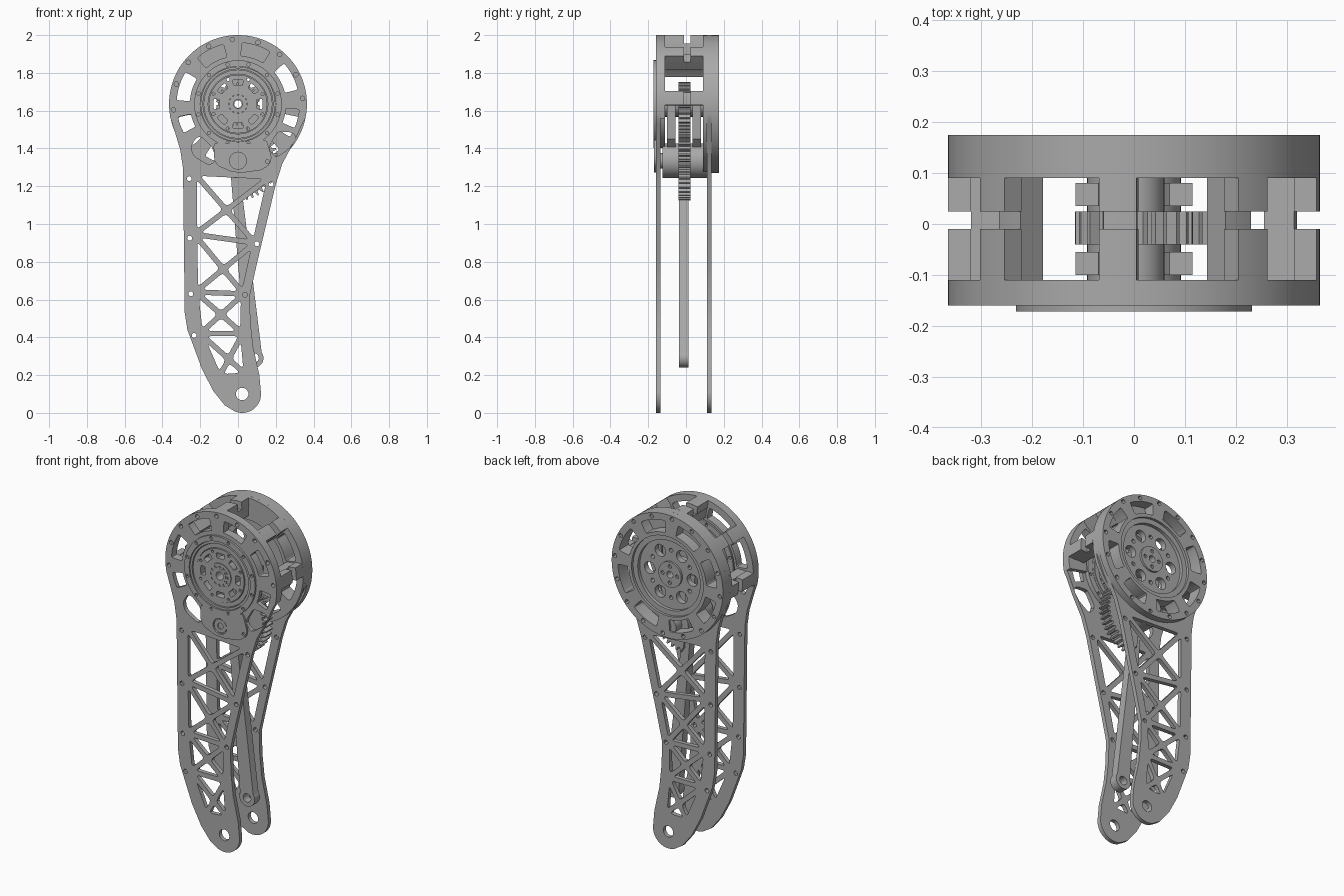
import bpy, bmesh
from math import sin, cos, radians, pi, hypot
from mathutils import Vector

cube = bpy.data.objects.get("Cube")
if cube:
    bpy.data.objects.remove(cube, do_unlink=True)

grey = bpy.data.materials.new("machined grey")
grey.use_nodes = True
GREY = (0.4, 0.4, 0.4, 1)
grey.diffuse_color = GREY
grey.node_tree.nodes["Principled BSDF"].inputs["Base Color"].default_value = GREY

HUB = (0, 1.635)      # motor axis
AXLE = (0, 1.335)     # sector gear axis
R = 0.365             # drum radius


def arc(c, r, a0, a1, n=24):
    return [(c[0] + r * cos(radians(a0 + (a1 - a0) * i / n)),
             c[1] + r * sin(radians(a0 + (a1 - a0) * i / n))) for i in range(n + 1)]


def circle(c, r, n=32):
    return arc(c, r, 0, 360, n)[:-1]


def slot(mid, half, r0=0.255, r1=0.325, c=HUB):
    return soften(arc(c, r1, mid - half, mid + half, 8) + arc(c, r0, mid + half, mid - half, 8), 0.012)


def around(r, hole, angles, c=HUB, n=12):
    return [circle(arc(c, r, a, a, 1)[0], hole, n) for a in angles]


def soften(loop, d):
    """Cut each sharp corner with a short rounded bevel."""
    out, pts = [], [Vector(p) for p in loop]
    for i, p in enumerate(pts):
        a, b = pts[i - 1] - p, pts[(i + 1) % len(pts)] - p
        if a.angle(b) > 2.6:
            out.append(p)
            continue
        s = p + a.normalized() * min(d, a.length * 0.4)
        e = p + b.normalized() * min(d, b.length * 0.4)
        out += [s, (s + e + p * 2) / 4, e]
    return [tuple(p) for p in out]


def plate(name, loops, y0, y1):
    """Solid plate in the XZ plane; the first loop is the outline, the rest are holes."""
    cu = bpy.data.curves.new(name, "CURVE")
    cu.dimensions = "2D"
    cu.fill_mode = "BOTH"
    cu.extrude = (y1 - y0) / 2
    for loop in loops:
        sp = cu.splines.new("POLY")
        sp.points.add(len(loop) - 1)
        for pt, (x, z) in zip(sp.points, loop):
            pt.co = (x, z, 0, 1)
        sp.use_cyclic_u = True
    tmp = bpy.data.objects.new(name + "_curve", cu)
    bpy.context.collection.objects.link(tmp)
    dg = bpy.context.evaluated_depsgraph_get()
    me = bpy.data.meshes.new_from_object(tmp.evaluated_get(dg))
    bpy.data.objects.remove(tmp, do_unlink=True)
    bm = bmesh.new()
    bm.from_mesh(me)
    bmesh.ops.remove_doubles(bm, verts=bm.verts, dist=1e-5)
    for v in bm.verts:
        v.co = (v.co.x, (y0 + y1) / 2 - v.co.z, v.co.y)
    bmesh.ops.recalc_face_normals(bm, faces=bm.faces)
    bm.to_mesh(me)
    bm.free()
    me.materials.clear()
    me.materials.append(grey)
    ob = bpy.data.objects.new(name, me)
    bpy.context.collection.objects.link(ob)
    bpy.ops.object.select_all(action="DESELECT")
    ob.select_set(True)
    bpy.context.view_layer.objects.active = ob
    bpy.ops.object.shade_smooth_by_angle(angle=radians(30))
    return ob


def triangle(a, b, c, d=0.014):
    """Triangle pulled in from its sides by d, with softened corners."""
    a, b, c = Vector(a), Vector(b), Vector(c)
    la, lb, lc = (b - c).length, (a - c).length, (a - b).length
    mid = (a * la + b * lb + c * lc) / (la + lb + lc)
    area = abs((b - a).cross(c - a)) / 2
    k = 1 - d / (2 * area / (la + lb + lc))
    return soften([mid + (p - mid) * k for p in (a, b, c)], 0.018)


def gear(c, r, n, a0, a1, depth=0.022):
    pts, step = [], 360 / n
    for i in range(round((a1 - a0) / step)):
        for f, rr in ((0, r - depth), (0.25, r - depth), (0.42, r), (0.68, r), (0.85, r - depth)):
            pts += arc(c, rr, a0 + (i + f) * step, 0, 1)[:1]
    return pts


# Leg plates: round head, tapering leg, bottom eye
outline = (arc(HUB, R, -12, 192, 64)
           + [(-0.335, 1.49), (-0.305, 1.39), (-0.292, 1.3), (-0.29, 1.2), (-0.282, 0.53),
              (-0.268, 0.44), (-0.19, 0.23), (-0.13, 0.115), (-0.07, 0.04)]
           + arc((0.022, 0.1), 0.1, 245, 370, 20)
           + [(0.113, 0.2), (0.08, 0.35), (0.066, 0.48), (0.062, 0.62), (0.1, 0.79),
              (0.2, 1.21), (0.235, 1.32), (0.3, 1.44), (0.34, 1.53)])
left = [(-0.232, 1.27), (-0.23, 0.945), (-0.225, 0.64), (-0.2, 0.42), (-0.1, 0.19)]
right = [(0.17, 1.25), (0.09, 0.9), (0.03, 0.63), (0.025, 0.42), (0.045, 0.2)]
truss = []
for i in range(4):
    p, q, s, t = (Vector(v) for v in (left[i], right[i], right[i + 1], left[i + 1]))
    n1, n2 = s - p, t - q
    m = p + n1 * ((q - p).cross(n2) / n1.cross(n2))
    truss += [triangle(u, v, m) for u, v in ((p, q), (q, s), (s, t), (t, p))]
bolts = [circle(p, 0.013, 12) for p in
         ((-0.258, 1.24), (-0.256, 0.925), (-0.25, 0.63), (-0.232, 0.41),
          (0.175, 1.21), (0.1, 0.895), (0.037, 0.625))]
eye = [circle((0.022, 0.1), 0.033)]
posts = [5 + 45 * k for k in range(5)]
rim = around(0.343, 0.012, posts + [27, 72, 117, 162])
upper = [27.5, 72.5, 117.5, 162.5]
lower = [[(-0.22, 1.46), (-0.25, 1.41), (-0.235, 1.36), (-0.15, 1.31), (-0.112, 1.34), (-0.14, 1.41), (-0.19, 1.46)],
         [(0.21, 1.49), (0.29, 1.485), (0.31, 1.455), (0.27, 1.4), (0.2, 1.35), (0.16, 1.4)]]
front_slots = [slot(a, 14) for a in upper] + [slot(200, 8), slot(-14, 9)]
front_slots += [soften(p, 0.02) for p in lower]
common = truss + bolts + eye + rim
plate("front_leg_plate", [outline, circle(HUB, 0.2, 48)] + common + front_slots, -0.16, -0.135)
slots8 = [27.5 + 45 * k for k in range(8)]
plate("back_leg_plate", [outline, circle(HUB, 0.235, 48)] + common + [slot(a, 15) for a in slots8], 0.11, 0.135)

# Drum rings
drum = circle(HUB, R, 96)
plate("front_drum_ring", [arc(HUB, R, -12, 192, 64) + arc(HUB, 0.24, 192, -12, 48)]
      + [slot(a, 14) for a in upper], -0.135, -0.11)
plate("inner_back_ring", [drum, circle(HUB, 0.235, 48)]
      + [slot(a, 15) for a in slots8 if a not in upper[1:3]], 0.09, 0.11)
plate("back_drum_ring", [drum, circle(HUB, 0.235, 48)] + [slot(a, 15) for a in slots8]
      + around(0.345, 0.012, [5 + 22.5 * k for k in range(16)]), 0.135, 0.175)

# Posts joining the rings, split by a groove at the outside
for k, a in enumerate(posts):
    def post(part, r0, r1, y0, y1):
        plate(f"post_{part}_{k}", [arc(HUB, r1, a - 5.8, a + 5.8, 6) + arc(HUB, r0, a + 6.5, a - 6.5, 6)], y0, y1)
    post("core", 0.26, 0.32, -0.11, 0.09)
    post("front", 0.32, R, -0.11, -0.01)
    post("back", 0.32, R, 0.025, 0.09)

# Front bearing cover and rotor
plate("bearing_cover", [circle(HUB, 0.232, 64), circle(HUB, 0.2, 48)]
      + around(0.217, 0.009, range(15, 375, 30)), -0.172, -0.11)
plate("bearing_outer_race", [circle(HUB, 0.198, 48), circle(HUB, 0.185, 48)], -0.166, -0.11)
plate("bearing_inner_race", [circle(HUB, 0.182, 48), circle(HUB, 0.158, 48)], -0.16, -0.11)
plate("bearing_seal", [circle(HUB, 0.19, 48), circle(HUB, 0.15, 48)], -0.145, -0.115)
plate("rotor", [circle(HUB, 0.155, 48), circle(HUB, 0.05)]
      + [slot(a, 13, 0.1, 0.13) for a in range(0, 360, 45)]
      + around(0.14, 0.008, range(22, 382, 45)), -0.165, -0.125)
plate("rotor_hub", [circle(HUB, 0.072), circle(HUB, 0.025)]
      + around(0.055, 0.008, range(0, 360, 30), n=8), -0.17, -0.12)
plate("rotor_collar", [circle(HUB, 0.04), circle(HUB, 0.024)], -0.172, -0.1)
lobe = [(-0.13, 1.43), (-0.125, 1.33), (-0.1, 1.305), (-0.03, 1.275), (0.03, 1.272), (0.12, 1.285),
        (0.165, 1.31), (0.18, 1.35), (0.15, 1.45), (0.07, 1.425), (-0.06, 1.425)]
plate("axle_cover", [soften(lobe, 0.02), circle(AXLE, 0.045)] + [circle((0.155, 1.33), 0.01, 12)], -0.17, -0.135)
plate("axle_bolt", [circle(AXLE, 0.04), circle(AXLE, 0.018)], -0.166, -0.12)

# Back hub
plate("back_hub", [circle(HUB, 0.236, 64), circle(HUB, 0.02)]
      + around(0.14, 0.035, range(0, 360, 60), n=24)
      + around(0.14, 0.012, range(30, 390, 60)), 0.105, 0.14)
plate("back_hub_rim", [circle(HUB, 0.236, 64), circle(HUB, 0.205, 48)], 0.14, 0.16)
plate("back_hub_cap", [circle(HUB, 0.075), circle(HUB, 0.02)]
      + around(0.048, 0.011, range(0, 360, 90)), 0.14, 0.152)
plate("back_axle_bolt", [circle(AXLE, 0.05), circle(AXLE, 0.018)], 0.09, 0.165)

# Gear train
plate("pinion", [gear(HUB, 0.116, 22, 0, 360), circle(HUB, 0.025)], -0.04, 0.025)
plate("sector_gear", [gear(AXLE, 0.212, 42, -90, 111) + arc(AXLE, 0.07, 120, 260, 12),
                      circle(AXLE, 0.02)], -0.04, 0.025)
for part, y0, y1 in (("front", -0.125, -0.04), ("back", 0.025, 0.11)):
    plate(f"{part}_axle_hub", [circle(AXLE, 0.092, 48), circle(AXLE, 0.02)], y0, y1)
for part, y0, y1 in (("front", -0.1, -0.055), ("back", 0.035, 0.08)):
    for side in (-1, 1):
        arm = [(side * x, z) for x, z in ((0.05, 1.4), (0.1, 1.45), (0.115, 1.63), (0.07, 1.63), (0.05, 1.56))]
        plate(f"{part}_carrier_arm_{'left' if side > 0 else 'right'}", [arm], y0, y1)
    plate(f"{part}_pinion_collar", [circle(HUB, 0.06), circle(HUB, 0.025)], y0 - 0.03, y1 + 0.03)

# Push rod with an eye at the lower end
top, low = Vector((-0.015, 1.27)), Vector((0.085, 0.29))
rod = arc(top, 0.024, 5, 186, 12) + arc(low, 0.05, 156, 396, 28)
plate("push_rod", [rod, circle(low, 0.025)], -0.037, 0.012)
